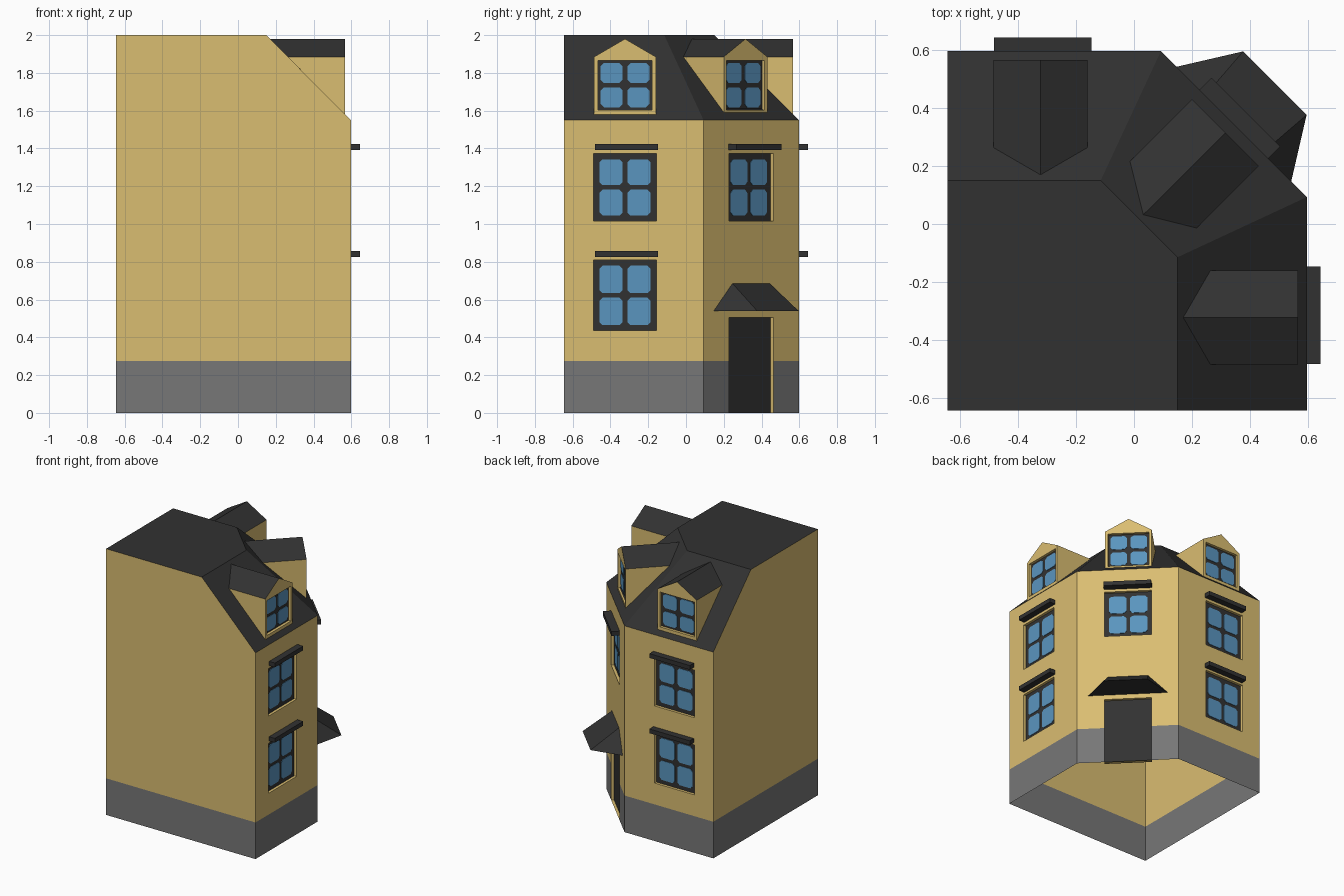
import bpy, bmesh, math
from mathutils import Vector as V

if "Cube" in bpy.data.objects:
    bpy.data.objects.remove(bpy.data.objects["Cube"])


def material(name, rgb):
    m = bpy.data.materials.new(name)
    m.diffuse_color = (*rgb, 1)
    m.use_nodes = True
    m.node_tree.nodes["Principled BSDF"].inputs["Base Color"].default_value = m.diffuse_color
    return m


WALL = material("ochre_wall", (0.70, 0.51, 0.165))
STONE = material("grey_plinth", (0.185, 0.185, 0.185))
DARK = material("charcoal", (0.031, 0.031, 0.031))
GLASS = material("blue_glass", (0.102, 0.30, 0.52))

L, E, C = -0.645, 0.597, 0.093      # flat sides, street sides, corner cut
T, TC = 0.15, -0.115                # same for the roof's flat top
BASE, EAVE, TOP = 0.275, 1.55, 2.0
RECESS, HW = 0.02, 0.166            # opening depth and half width


class Side:
    """Local frame of a street side: u along the wall, n outward, z up."""
    def __init__(s, name, origin, u, n, lo, hi, mid, run, front, sill):
        s.name, s.o, s.u, s.n = name, V(origin), V(u).normalized(), V(n).normalized()
        s.lo, s.hi, s.mid, s.run, s.front, s.sill = lo, hi, mid, run, front, sill

    def p(s, u, n, z):
        return s.o + s.u * u + s.n * n + V((0, 0, z))


half = (E - C) / math.sqrt(2)
mid = (E + C) / 2
SIDES = [
    Side("right", (E, 0, 0), (0, 1, 0), (1, 0, 0), L, C, -0.323, 0.993, -0.03, 1.58),
    Side("back", (0, E, 0), (1, 0, 0), (0, 1, 0), L, C, -0.323, 0.993, -0.03, 1.58),
    Side("corner", (mid, mid, 0), (-1, 1, 0), (1, 1, 0), -half, half, 0, 1.03, -0.042, 1.59),
]


def face(bm, pts, ref, mat=0, toward=False):
    """Face whose normal points away from (or toward) a reference point."""
    f = bm.faces.new([bm.verts.new(p) for p in pts])
    f.material_index = mat
    f.normal_update()
    if (f.normal.dot(f.calc_center_median() - V(ref)) < 0) != toward:
        f.normal_flip()


def finish(name, bm, *mats):
    bmesh.ops.remove_doubles(bm, verts=bm.verts, dist=1e-5)
    me = bpy.data.meshes.new(name)
    bm.to_mesh(me)
    bm.free()
    for m in mats:
        me.materials.append(m)
    ob = bpy.data.objects.new(name, me)
    bpy.context.collection.objects.link(ob)
    return ob


def panel(bm, s, n, lo, hi, zlo, zhi, holes):
    """Wall panel with recessed rectangular openings (u0, u1, z0, z1)."""
    us = sorted({lo, hi, *(h[0] for h in holes), *(h[1] for h in holes)})
    zs = {zlo, zhi, *(h[2] for h in holes), *(h[3] for h in holes)}
    if zlo < BASE < zhi:
        zs.add(BASE)
    zs = sorted(zs)
    behind = s.p((lo + hi) / 2, n - 1, (zlo + zhi) / 2)
    for a, b in zip(us, us[1:]):
        for c, d in zip(zs, zs[1:]):
            u, z = (a + b) / 2, (c + d) / 2
            if any(h[0] < u < h[1] and h[2] < z < h[3] for h in holes):
                continue
            face(bm, [s.p(a, n, c), s.p(b, n, c), s.p(b, n, d), s.p(a, n, d)],
                 behind, int(z < BASE))
    for a, b, c, d in holes:        # reveals
        ring = [(a, c), (a, d), (b, d), (b, c)]
        m = s.p((a + b) / 2, n, (c + d) / 2)
        for i in range(4):
            (u0, z0), (u1, z1) = ring[i], ring[(i + 1) % 4]
            face(bm, [s.p(u0, n, z0), s.p(u1, n, z1), s.p(u1, n - RECESS, z1),
                      s.p(u0, n - RECESS, z0)], m, 0, True)


def prism(bm, s, outline, n0, n1):
    """Solid plate from a (u, z) outline between two depths."""
    k = len(outline)
    m = s.p(sum(o[0] for o in outline) / k, (n0 + n1) / 2, sum(o[1] for o in outline) / k)
    a = [s.p(u, n0, z) for u, z in outline]
    b = [s.p(u, n1, z) for u, z in outline]
    face(bm, a, m)
    face(bm, b, m)
    for i in range(k):
        j = (i + 1) % k
        face(bm, [a[i], a[j], b[j], b[i]], m)


def rect(a, b, c, d):
    return [(a, c), (b, c), (b, d), (a, d)]


def window(s, label, n, hole, border):
    """Dark frame plate with four panes with clipped corners."""
    a, b, c, d = hole
    bm = bmesh.new()
    prism(bm, s, rect(*hole), n - RECESS - 0.004, n - RECESS)
    finish(f"{s.name}_{label}_frame", bm, DARK)
    bm = bmesh.new()
    um, zm, bar, k = (a + b) / 2, (c + d) / 2, 0.012, 0.017
    for u0, u1 in ((a + border, um - bar), (um + bar, b - border)):
        for z0, z1 in ((c + border, zm - bar), (zm + bar, d - border)):
            prism(bm, s, [(u0 + k, z0), (u1 - k, z0), (u1, z0 + k), (u1, z1 - k),
                          (u1 - k, z1), (u0 + k, z1), (u0, z1 - k), (u0, z0 + k)],
                  n - RECESS - 0.002, n - RECESS + 0.003)
    finish(f"{s.name}_{label}_panes", bm, GLASS)


def lintel(s, label, z, out):
    bm = bmesh.new()
    u = s.mid + (0.008 if s.mid else 0)
    prism(bm, s, rect(u - 0.168, u + 0.168, z, z + 0.032), 0, out)
    finish(f"{s.name}_{label}_lintel", bm, DARK)


def dormer(s):
    w, f, zb, ze, zp = 0.163, s.front, s.sill, 1.885, 1.98
    slope = lambda z: -(z - EAVE) * s.run
    hole = (s.mid - 0.143, s.mid + 0.143, 1.604, 1.866)
    inner = s.p(s.mid, f - 0.1, 1.8)
    bm = bmesh.new()
    panel(bm, s, f, s.mid - w, s.mid + w, zb, ze, [hole])
    fl, fr = s.p(s.mid - w, f, ze), s.p(s.mid + w, f, ze)
    peak, back = s.p(s.mid, f, zp), s.p(s.mid, slope(zp), zp)
    face(bm, [fl, fr, peak], inner)
    for sg, fe in ((-1, fl), (1, fr)):
        u = s.mid + sg * w
        be = s.p(u, slope(ze), ze)
        face(bm, [s.p(u, f, zb), fe, be], inner)            # cheek
        face(bm, [fe, peak, back, be], inner, 1)            # roof plane
    finish(f"{s.name}_dormer", bm, WALL, DARK)
    window(s, "dormer_window", f, hole, 0.014)


# Body shell: street walls, two flat walls and mansard roof; open underneath
body = bmesh.new()
mc = (-0.1, -0.1, 1.0)
for s in SIDES:
    a, b = s.mid - HW, s.mid + HW
    upper = (a, b, 1.015, 1.372)
    lower = (a, b, 0.0, 0.505) if s.name == "corner" else (a, b, 0.435, 0.81)
    panel(body, s, 0, s.lo, s.hi, 0, EAVE, [upper, lower])
    window(s, "upper_window", 0, upper, 0.03)
    out = 0.058 if s.name == "corner" else 0.048
    lintel(s, "upper", 1.392, out)
    if s.name != "corner":
        window(s, "lower_window", 0, lower, 0.03)
        lintel(s, "lower", 0.826, out)
    dormer(s)

for put in (lambda t, z: V((L, t, z)), lambda t, z: V((t, L, z))):
    face(body, [put(L, 0), put(E, 0), put(E, BASE), put(L, BASE)], mc, 1)
    face(body, [put(L, BASE), put(E, BASE), put(E, EAVE), put(T, TOP), put(L, TOP)], mc, 0)

low = [V((x, y, EAVE)) for x, y in ((E, L), (E, C), (C, E), (L, E))]
high = [V((x, y, TOP)) for x, y in ((T, L), (T, TC), (TC, T), (L, T))]
for i in range(3):
    face(body, [low[i], low[i + 1], high[i + 1], high[i]], mc, 2)
face(body, [V((L, L, TOP))] + high, mc, 2)
finish("house_body", body, WALL, STONE, DARK)

# Door in the cut corner
s = SIDES[2]
bm = bmesh.new()
prism(bm, s, rect(-HW, HW, 0, 0.505), -RECESS - 0.006, -RECESS)
finish("door", bm, DARK)

# Hipped canopy above the door
bm = bmesh.new()
bl, br = s.p(-0.28, 0, 0.54), s.p(0.28, 0, 0.54)
ol, orr = s.p(-0.155, 0.2, 0.54), s.p(0.155, 0.2, 0.54)
tl, tr = s.p(-0.14, 0, 0.685), s.p(0.14, 0, 0.685)
m = s.p(0, 0.06, 0.59)
for pts in ([bl, br, orr, ol], [tl, tr, orr, ol], [bl, ol, tl], [br, orr, tr], [bl, br, tr, tl]):
    face(bm, pts, m)
finish("door_canopy", bm, DARK)
